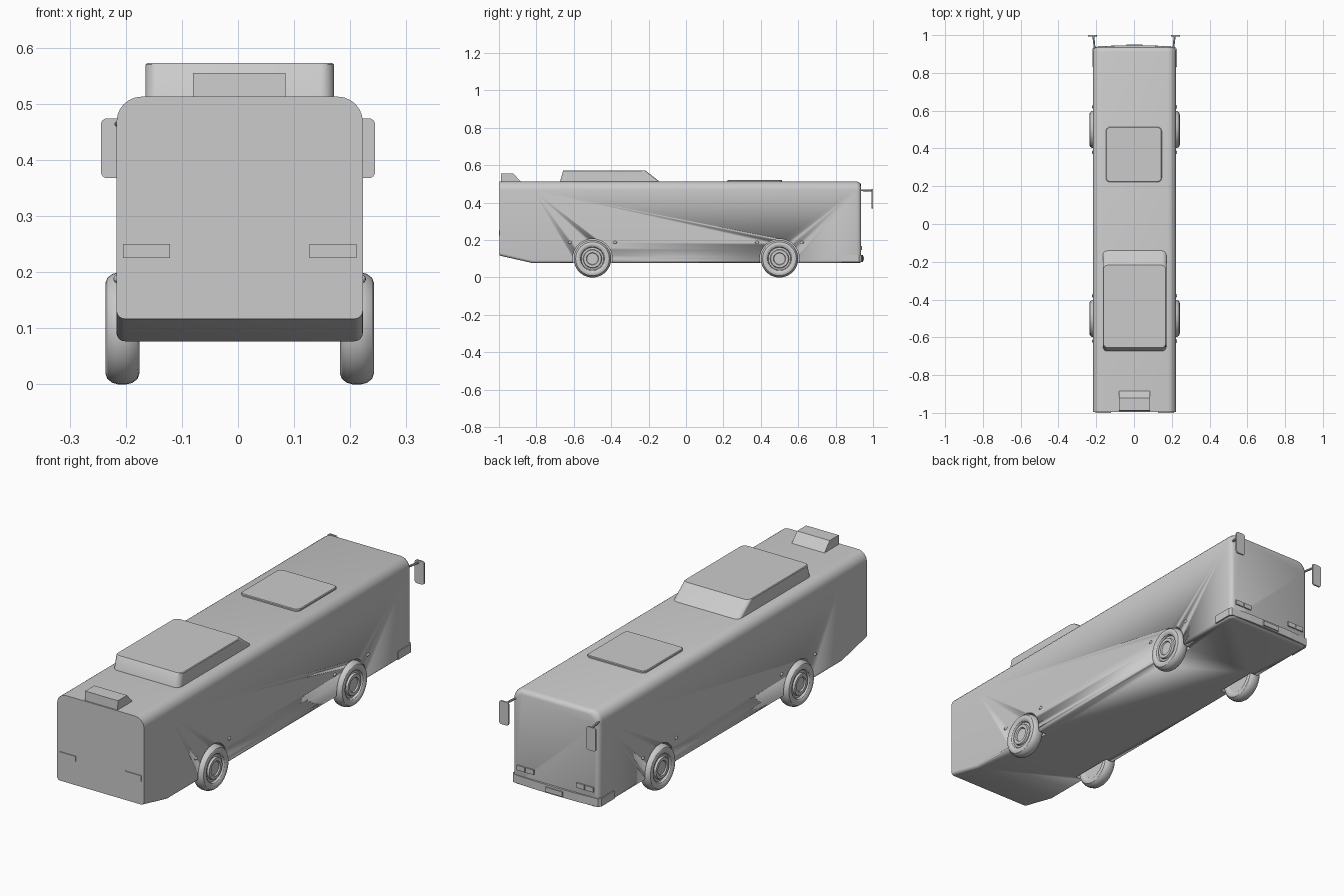
import bpy, bmesh, math
from mathutils import Vector, Matrix

if "Cube" in bpy.data.objects:
    bpy.data.objects.remove(bpy.data.objects["Cube"])

grey = bpy.data.materials.new("light_grey")
grey.diffuse_color = (0.6, 0.6, 0.6, 1)
grey.use_nodes = True
grey.node_tree.nodes["Principled BSDF"].inputs["Base Color"].default_value = grey.diffuse_color
CX = 0.003  # the body sits slightly off centre


def finish(bm, name, smooth=True):
    bmesh.ops.recalc_face_normals(bm, faces=bm.faces)
    me = bpy.data.meshes.new(name)
    bm.to_mesh(me)
    bm.free()
    ob = bpy.data.objects.new(name, me)
    bpy.context.collection.objects.link(ob)
    me.materials.append(grey)
    if smooth:
        bpy.ops.object.select_all(action='DESELECT')
        ob.select_set(True)
        bpy.context.view_layer.objects.active = ob
        bpy.ops.object.shade_smooth_by_angle(angle=math.radians(32))
    return ob


def rounded(x0, x1, y0, y1, r_low, r_high, n=6):
    """2D rounded rectangle, with one radius for the low and one for the high edge."""
    pts = []
    for cx, cy, a, r in ((x1 - r_high, y1 - r_high, 0, r_high), (x0 + r_high, y1 - r_high, 90, r_high),
                         (x0 + r_low, y0 + r_low, 180, r_low), (x1 - r_low, y0 + r_low, 270, r_low)):
        for i in range(n + 1):
            t = math.radians(a + 90 * i / n)
            pts.append((cx + r * math.cos(t), cy + r * math.sin(t)))
    return pts


def loft(name, sections, smooth=True):
    bm = bmesh.new()
    rings = [[bm.verts.new(p) for p in s] for s in sections]
    for a, b in zip(rings, rings[1:]):
        for i in range(len(a)):
            j = (i + 1) % len(a)
            bm.faces.new((a[i], a[j], b[j], b[i]))
    bm.faces.new(rings[0])
    bm.faces.new(rings[-1])
    return finish(bm, name, smooth)


def box(name, x0, x1, y0, y1, z0, z1):
    return loft(name, [[(x0, y0, z), (x1, y0, z), (x1, y1, z), (x0, y1, z)] for z in (z0, z1)], False)


def lathe(name, profile, centre, side, n=40):
    """Revolve (outward offset, radius) points about the x axis."""
    secs = [[(centre[0] + side * o, centre[1] + r * math.cos(2 * math.pi * i / n),
              centre[2] + r * math.sin(2 * math.pi * i / n)) for i in range(n)] for o, r in profile]
    return loft(name, secs)


# Body shell: rounded cross-sections lofted along y
def section(y, inset, bottom):
    return [(x, y, z) for x, z in rounded(CX - 0.2195 + inset, CX + 0.2195 - inset,
                                          bottom, 0.513 - inset, 0.015, 0.045)]


body = loft("bus_body", [section(-0.996, 0, 0.117), section(-0.82, 0, 0.077), section(0.912, 0, 0.077),
                         section(0.924, 0.003, 0.077), section(0.932, 0.009, 0.079),
                         section(0.936, 0.018, 0.082)])

# Wheel arches, wheels and side markers
tyre = [(-0.022, 0.062), (-0.029, 0.072), (-0.0305, 0.08), (-0.027, 0.09), (-0.018, 0.097), (-0.007, 0.1),
        (0.007, 0.1), (0.018, 0.097), (0.027, 0.09), (0.0305, 0.08), (0.029, 0.072), (0.024, 0.064),
        (0.015, 0.06), (0.017, 0.05), (0.026, 0.047), (0.026, 0.033), (0.02, 0.03)]
for side, tag in ((1, "right"), (-1, "left")):
    for y, end in ((-0.5, "rear"), (0.5, "front")):
        x = CX + side * 0.209
        cutter = lathe("arch_cutter", [(-0.036, 0.106), (0.06, 0.106)], (x, y, 0.1), side)
        cutter.hide_render = True
        cutter.hide_viewport = True
        mod = body.modifiers.new("arch", 'BOOLEAN')
        mod.operation = 'DIFFERENCE'
        mod.solver = 'EXACT'
        mod.object = cutter
        lathe(f"{end}_wheel_{tag}", tyre, (x, y, 0.1), side)
        for dy in (-0.12, 0.12):
            bm = bmesh.new()
            bmesh.ops.create_uvsphere(bm, u_segments=12, v_segments=8, radius=1,
                                      matrix=Matrix.Translation((CX + side * 0.219, y + dy, 0.188))
                                      @ Matrix.Diagonal((0.006, 0.011, 0.007, 1)))
            finish(bm, "side_marker")

# Roof air conditioner with sloping ends
def slab(x0, x1, y0, y1, z, r):
    return [(x, y, z) for x, y in rounded(x0, x1, y0, y1, r, r)]


loft("roof_air_unit", [slab(-0.165, 0.171, -0.675, -0.135, 0.508, 0.025),
                       slab(-0.165, 0.171, -0.657, -0.215, 0.57, 0.025),
                       slab(-0.162, 0.168, -0.654, -0.218, 0.573, 0.023)])
# Roof hatch
loft("roof_hatch", [slab(-0.149, 0.147, 0.222, 0.514, 0.508, 0.022),
                    slab(-0.149, 0.147, 0.222, 0.514, 0.519, 0.022),
                    slab(-0.146, 0.144, 0.225, 0.511, 0.522, 0.02)])
# Rear roof vent
loft("rear_roof_vent", [[(x, y, z) for y, z in ((-0.99, 0.508), (-0.88, 0.508), (-0.922, 0.555), (-0.988, 0.555))]
                        for x in (-0.08, 0.085)], False)

# Rear lamps
for x0, x1 in ((-0.205, -0.121), (0.127, 0.211)):
    box("rear_lamp", x0, x1, -1.0, -0.99, 0.225, 0.25)

# Wrap-around front bumper: bowed outline raised in z
outline = [(-0.2235, 0.832), (0.2235, 0.832), (0.2235, 0.925), (0.215, 0.937), (0.12, 0.944), (0.0, 0.946),
           (-0.12, 0.944), (-0.215, 0.937), (-0.2235, 0.925)]
loft("front_bumper", [[(CX + x, y, z) for x, y in outline] for z in (0.084, 0.121)], False)
box("number_plate", -0.04, 0.046, 0.94, 0.951, 0.09, 0.112)

# Headlamps and mirrors on both sides
for s in (1, -1):
    for a, b in ((0.107, 0.148), (0.152, 0.193)):
        x0, x1 = sorted((CX + s * a, CX + s * b))
        box("headlamp", x0, x1, 0.93, 0.942, 0.146, 0.168)
    mx = 0.2205 * s
    plate = rounded(mx - 0.0235, mx + 0.0235, 0.368, 0.474, 0.01, 0.01)
    loft("wing_mirror", [[(x, y, z) for x, z in plate] for y in (0.993, 1.0)])
    path = [Vector((0.208 * s, 0.925, 0.467)), Vector((0.215 * s, 0.994, 0.464))]
    loft("mirror_arm", [[(p.x + 0.005 * math.cos(k * math.pi / 4), p.y, p.z + 0.005 * math.sin(k * math.pi / 4))
                         for k in range(8)] for p in path])
